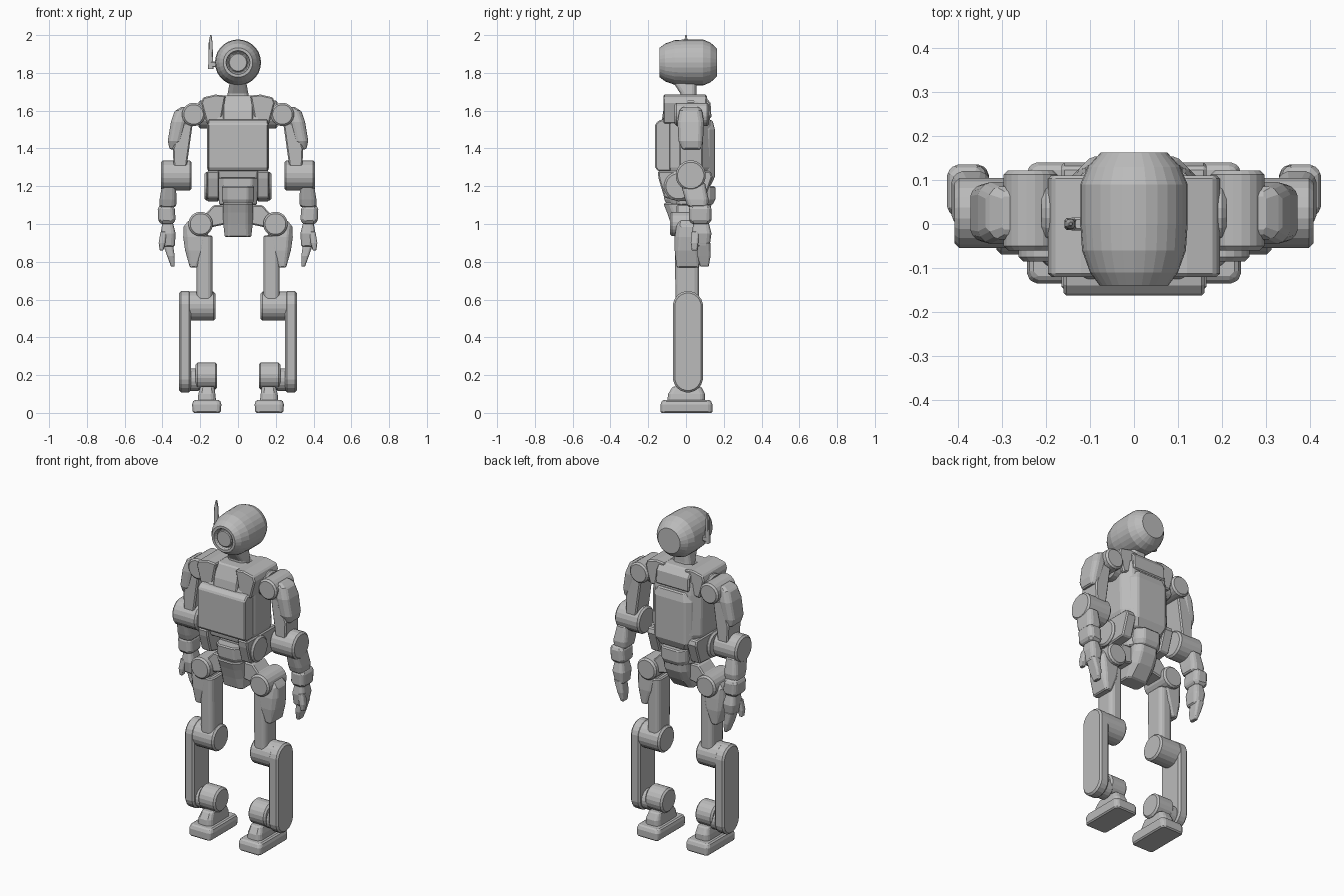
import bpy
import bmesh
import math

cube = bpy.data.objects.get("Cube")
if cube:
    bpy.data.objects.remove(cube, do_unlink=True)

grey = bpy.data.materials.new("plain_grey")
grey.use_nodes = True
colour = (.5, .5, .5, 1)
grey.diffuse_color = colour
grey.node_tree.nodes["Principled BSDF"].inputs["Base Color"].default_value = colour


def build(name, rings, paired=False, bevel=.007):
    """Skin a list of equal-length vertex rings and cap both ends."""
    sides = (("left_", 1), ("right_", -1)) if paired else (("", 1),)
    for prefix, sign in sides:
        bm = bmesh.new()
        loops = [[bm.verts.new((sign * x, y, z)) for x, y, z in ring] for ring in rings]
        count = len(loops[0])
        for lower, upper in zip(loops, loops[1:]):
            for i in range(count):
                j = (i + 1) % count
                bm.faces.new((lower[i], lower[j], upper[j], upper[i]))
        bm.faces.new(loops[0])
        bm.faces.new(loops[-1])
        bmesh.ops.recalc_face_normals(bm, faces=bm.faces)
        mesh = bpy.data.meshes.new(prefix + name)
        bm.to_mesh(mesh)
        bm.free()
        mesh.materials.append(grey)
        part = bpy.data.objects.new(prefix + name, mesh)
        bpy.context.collection.objects.link(part)
        if bevel:
            modifier = part.modifiers.new("edge_bevel", "BEVEL")
            modifier.width = bevel
            modifier.segments = 1
            modifier.limit_method = "ANGLE"
            modifier.angle_limit = math.radians(40)


def prism(name, axis, profile, start, end, paired=False, bevel=.007):
    """Extrude a (y, z) profile along x, or an (x, z) profile along y."""
    def place(depth):
        if axis == "x":
            return [(depth, a, z) for a, z in profile]
        return [(a, depth, z) for a, z in profile]
    build(name, [place(start), place(end)], paired, bevel)


def capsule(name, axis, centre, low, high, radius, start, end, paired=False):
    """Extruded disc, stretched vertically when low and high differ."""
    steps = 20
    profile = []
    for i in range(steps):
        angle = math.tau * (i + .5) / steps
        middle = high if math.sin(angle) > 0 else low
        profile.append((centre + radius * math.cos(angle), middle + radius * math.sin(angle)))
    prism(name, axis, profile, start, end, paired, .01)


def disc(name, axis, centre, z, radius, start, end, paired=False):
    capsule(name, axis, centre, z, z, radius, start, end, paired)


def loft(name, sections, paired=False, corner=.2):
    """Stack chamfered rectangles given as (z, left, right, front, back)."""
    rings = []
    for z, x0, x1, y0, y1 in sections:
        c = corner * min(x1 - x0, y1 - y0)
        rings.append([(x0 + c, y0, z), (x1 - c, y0, z), (x1, y0 + c, z), (x1, y1 - c, z),
                      (x1 - c, y1, z), (x0 + c, y1, z), (x0, y1 - c, z), (x0, y0 + c, z)])
    build(name, rings, paired)


def lathe_y(name, profile, z, segments=28):
    """Spin (y, radius) pairs around a front-to-back axis."""
    angles = [math.tau * i / segments for i in range(segments)]
    build(name, [[(r * math.cos(a), y, z + r * math.sin(a)) for a in angles]
                 for y, r in profile], bevel=0)


# Head with recessed lens, antenna and neck
lathe_y("head", [(-.12, .055), (-.125, .06), (-.14, .063), (-.14, .078), (-.11, .1), (-.06, .118),
                 (0, .122), (.09, .122), (.13, .105), (.163, .075)], 1.855)
lathe_y("lens", [(-.11, .05), (-.13, .05), (-.134, .045)], 1.855)
loft("antenna", [(1.82, -.158, -.13, -.014, .014), (1.96, -.155, -.135, -.01, .01),
                 (2, -.148, -.14, -.004, .004)])
loft("antenna_mount", [(1.83, -.15, -.1, -.015, .015), (1.86, -.15, -.1, -.015, .015)])
loft("neck", [(1.64, -.06, .06, -.03, .06), (1.69, -.055, .055, -.03, .055),
              (1.77, -.04, .04, -.08, .055)])

# Chest
loft("chest_core", [(1.24, -.145, .145, -.12, .13), (1.3, -.165, .165, -.13, .14),
                    (1.54, -.165, .165, -.13, .13), (1.61, -.155, .155, -.1, .12),
                    (1.66, -.1, .1, -.07, .1)])
prism("chest_plate", "x", [(-.08, 1.56), (-.14, 1.55), (-.163, 1.53), (-.163, 1.3),
                           (-.15, 1.28), (-.08, 1.28)], -.16, .16)
prism("upper_chest_panel", "x", [(-.13, 1.54), (-.12, 1.6), (-.09, 1.68), (0, 1.68),
                                 (0, 1.54)], -.08, .08)
prism("collar", "y", [(.065, 1.68), (.12, 1.685), (.185, 1.67), (.195, 1.64), (.165, 1.53),
                      (.09, 1.54)], -.12, .11, True)

# Back
loft("back_panel", [(1.2, -.1, .1, .06, .13), (1.25, -.13, .13, .06, .153),
                    (1.5, -.13, .13, .06, .153), (1.55, -.11, .11, .06, .14)], corner=.35)
prism("back_cap", "x", [(.03, 1.56), (.135, 1.56), (.13, 1.64), (.1, 1.68), (.03, 1.68)],
      -.11, .11)

# Abdomen and waist
loft("abdomen", [(1.1, -.1, .1, -.06, .1), (1.27, -.11, .11, -.06, .12)])
prism("flank", "x", [(-.15, 1.28), (-.145, 1.24), (-.115, 1.14), (-.04, 1.12), (.1, 1.13),
                     (.14, 1.25), (.13, 1.28)], .1, .165, True)
disc("flank_disc", "x", -.04, 1.2, .077, .11, .178, True)
loft("waist_block", [(1.1, -.075, .075, -.1, .14), (1.13, -.085, .085, -.115, .155),
                     (1.2, -.085, .085, -.12, .155)])
loft("pelvis", [(.93, -.07, .07, -.06, .04), (1.0, -.078, .078, -.08, .1),
                (1.06, -.08, .08, -.1, .13), (1.11, -.08, .08, -.12, .135)])

# Hips and thighs
prism("hip_link", "y", [(.04, 1.1), (.13, 1.1), (.165, 1.06), (.2, 1.05), (.2, .97),
                        (.06, 1.0)], -.05, .07, True)
disc("hip_joint", "y", .198, 1.0, .065, -.085, .1, True)
loft("thigh_shell", [(.77, .215, .255, -.05, .07), (.86, .17, .28, -.06, .078),
                     (.93, .15, .29, -.06, .075), (.99, .19, .288, -.05, .07),
                     (1.02, .2, .26, -.04, .06)], True)
loft("thigh_strut", [(.56, .135, .22, -.055, .07), (.94, .135, .22, -.06, .07)], True)

# Knees, shins and ankles
disc("knee_joint", "x", .01, .565, .078, .12, .27, True)
capsule("shin", "x", .01, .188, .565, .08, .25, .312, True)
disc("ankle_joint", "x", .005, .195, .072, .11, .225, True)
disc("ankle_axle", "x", .01, .175, .06, .2, .27, True)
loft("ankle_block", [(.05, .115, .215, -.1, .1), (.1, .12, .21, -.095, .1),
                     (.14, .125, .2, -.07, .08)], True)
loft("foot", [(0, .092, .24, -.135, .14), (.045, .088, .243, -.135, .14),
              (.068, .095, .235, -.125, .13)], True, .1)

# Shoulders and upper arms
disc("shoulder_axle", "x", .025, 1.58, .075, .12, .21, True)
disc("shoulder_joint", "y", .235, 1.58, .062, -.06, .122, True)
loft("upper_arm_shell", [(1.395, .325, .362, -.02, .08), (1.44, .295, .372, -.04, .09),
                         (1.54, .27, .355, -.045, .095), (1.6, .25, .335, -.035, .085),
                         (1.62, .25, .3, -.02, .07)], True, .25)
prism("upper_arm_strut", "y", [(.24, 1.53), (.3, 1.54), (.345, 1.4), (.34, 1.28),
                               (.275, 1.28)], -.035, .09, True)

# Elbows, forearms and hands
disc("elbow_joint", "x", .025, 1.257, .08, .245, .408, True)
loft("forearm", [(1.09, .328, .415, .01, .115), (1.13, .325, .415, -.005, .12),
                 (1.22, .33, .4, -.03, .1)], True)
loft("wrist", [(1.0, .345, .41, .03, .12), (1.02, .33, .422, .015, .135),
               (1.08, .335, .425, .015, .135), (1.1, .345, .415, .025, .125)], True)
loft("palm", [(.88, .335, .395, .04, .125), (.95, .33, .41, .03, .135),
              (1.01, .345, .4, .04, .12)], True)
loft("fingers", [(.775, .335, .355, .075, .12), (.83, .335, .375, .06, .13),
                 (.9, .345, .4, .06, .13)], True)
loft("thumb", [(.86, .395, .415, .03, .06), (.9, .385, .42, .025, .065),
               (.96, .375, .41, .03, .07)], True)
